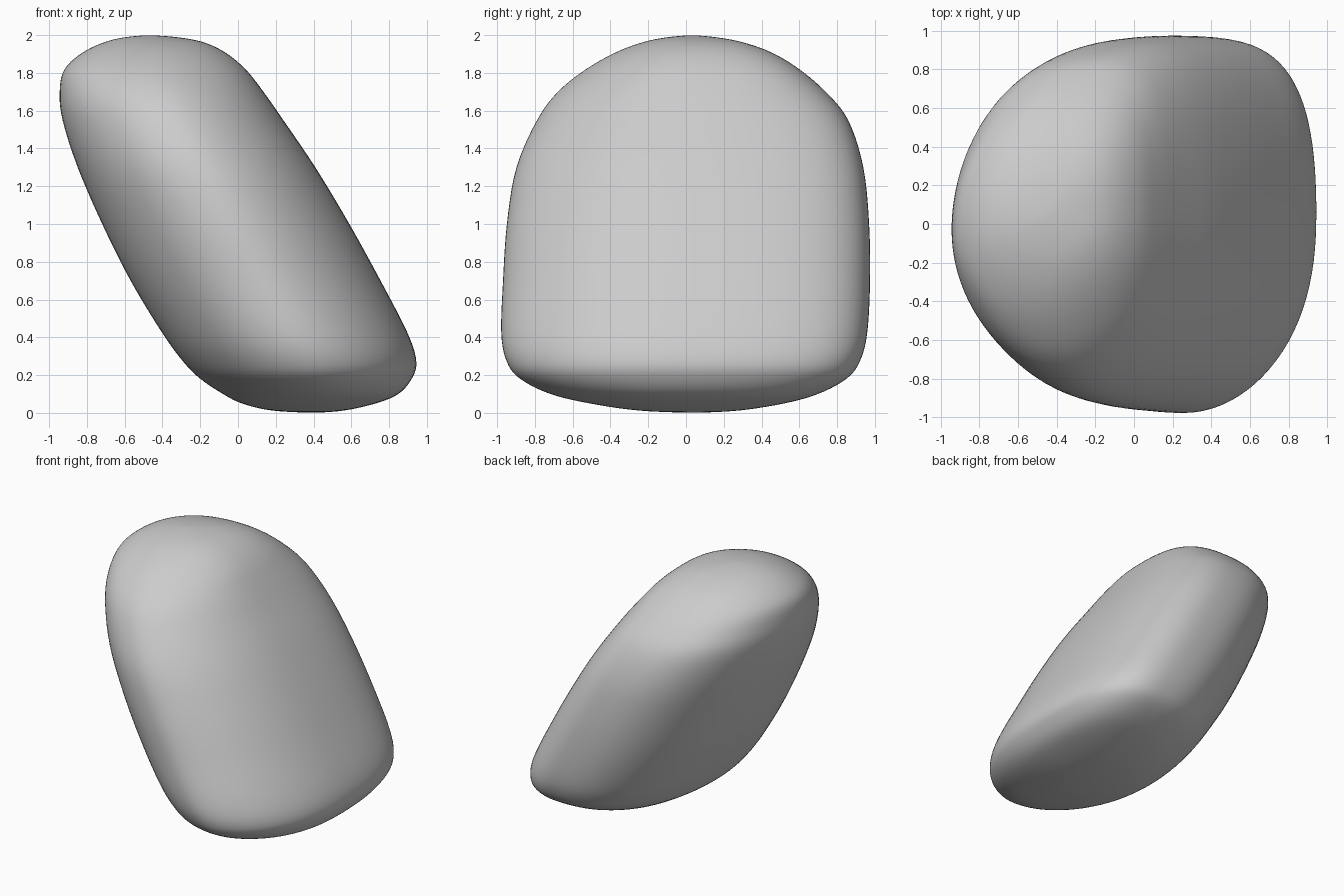
import bpy
import bmesh
from math import cos, sin, pi
from mathutils import Vector

cube = bpy.data.objects.get("Cube")
if cube:
    bpy.data.objects.remove(cube, do_unlink=True)

# Level sections: height, x min, x max, y min, y max
LEVELS = [
    (0.0, 0.40, 0.40, 0.04, 0.04),
    (0.012, 0.18, 0.56, -0.25, 0.28),
    (0.05, 0.02, 0.73, -0.51, 0.52),
    (0.1, -0.08, 0.85, -0.72, 0.70),
    (0.18, -0.2, 0.92, -0.88, 0.85),
    (0.27, -0.29, 0.945, -0.95, 0.92),
    (0.42, -0.40, 0.90, -0.98, 0.96),
    (0.7, -0.57, 0.755, -0.97, 0.975),
    (1.0, -0.72, 0.59, -0.95, 0.97),
    (1.3, -0.85, 0.41, -0.90, 0.94),
    (1.55, -0.93, 0.24, -0.79, 0.86),
    (1.7, -0.945, 0.135, -0.68, 0.74),
    (1.82, -0.92, 0.04, -0.53, 0.60),
    (1.91, -0.82, -0.07, -0.37, 0.45),
    (1.965, -0.70, -0.19, -0.22, 0.29),
    (1.99, -0.59, -0.33, -0.09, 0.15),
    (2.0, -0.47, -0.47, 0.03, 0.03),
]
STEPS, SIDES = 5, 96


def smooth_levels(rows):
    """Catmull-Rom interpolation through the level sections."""
    pts = [Vector(r) for r in rows]
    out = []
    for i in range(len(pts) - 1):
        a, b = pts[max(i - 1, 0)], pts[i]
        c, d = pts[i + 1], pts[min(i + 2, len(pts) - 1)]
        for s in range(STEPS):
            t = s / STEPS
            out.append(b + 0.5 * t * ((c - a) + t * ((2 * a - 5 * b + 4 * c - d)
                       + t * (3 * (b - c) + d - a))))
    return out[1:]


def section(bm, row):
    """Rounded, slightly skewed outline whose fullness differs by quadrant."""
    z, x0, x1, y0, y1 = row
    width, depth = x1 - x0, y1 - y0
    cx = (x0 + x1) / 2 + 0.07 * width
    cy = (y0 + y1) / 2
    ring = []
    for k in range(SIDES):
        c, s = cos(2 * pi * k / SIDES), sin(2 * pi * k / SIDES)
        right, back = (1 + c) / 2, (1 + s) / 2
        n = 1.85 + 0.2 * right + 0.35 * back + 0.2 * right * back
        r = (abs(c) ** n + abs(s) ** n) ** (-1 / n)
        x = cx + r * c * ((x1 - cx) if c > 0 else (cx - x0)) + 0.055 * width * s ** 3
        y = cy + r * s * depth / 2 + 0.04 * depth * c ** 3
        ring.append(bm.verts.new((x, y, z)))
    return ring


# Pebble body
bm = bmesh.new()
rings = [section(bm, row) for row in smooth_levels(LEVELS)]
for low, high in zip(rings, rings[1:]):
    for k in range(SIDES):
        m = (k + 1) % SIDES
        bm.faces.new((low[k], low[m], high[m], high[k]))

# Close the two ends
for ring, row, flip in ((rings[0], LEVELS[0], True), (rings[-1], LEVELS[-1], False)):
    tip = bm.verts.new((row[1], row[3], row[0]))
    for k in range(SIDES):
        a, b = ring[k], ring[(k + 1) % SIDES]
        bm.faces.new((b, a, tip) if flip else (a, b, tip))

# Even out the surface a little
for _ in range(3):
    bmesh.ops.smooth_vert(bm, verts=bm.verts, factor=0.4,
                          use_axis_x=True, use_axis_y=True, use_axis_z=True)
bmesh.ops.recalc_face_normals(bm, faces=bm.faces)
mesh = bpy.data.meshes.new("pebble")
bm.to_mesh(mesh)
bm.free()
for face in mesh.polygons:
    face.use_smooth = True
pebble = bpy.data.objects.new("pebble", mesh)
bpy.context.collection.objects.link(pebble)

# Stone colour
stone = bpy.data.materials.new("stone grey")
stone.use_nodes = True
colour = (0.6, 0.6, 0.6, 1)
stone.diffuse_color = colour
stone.node_tree.nodes["Principled BSDF"].inputs["Base Color"].default_value = colour
mesh.materials.append(stone)
